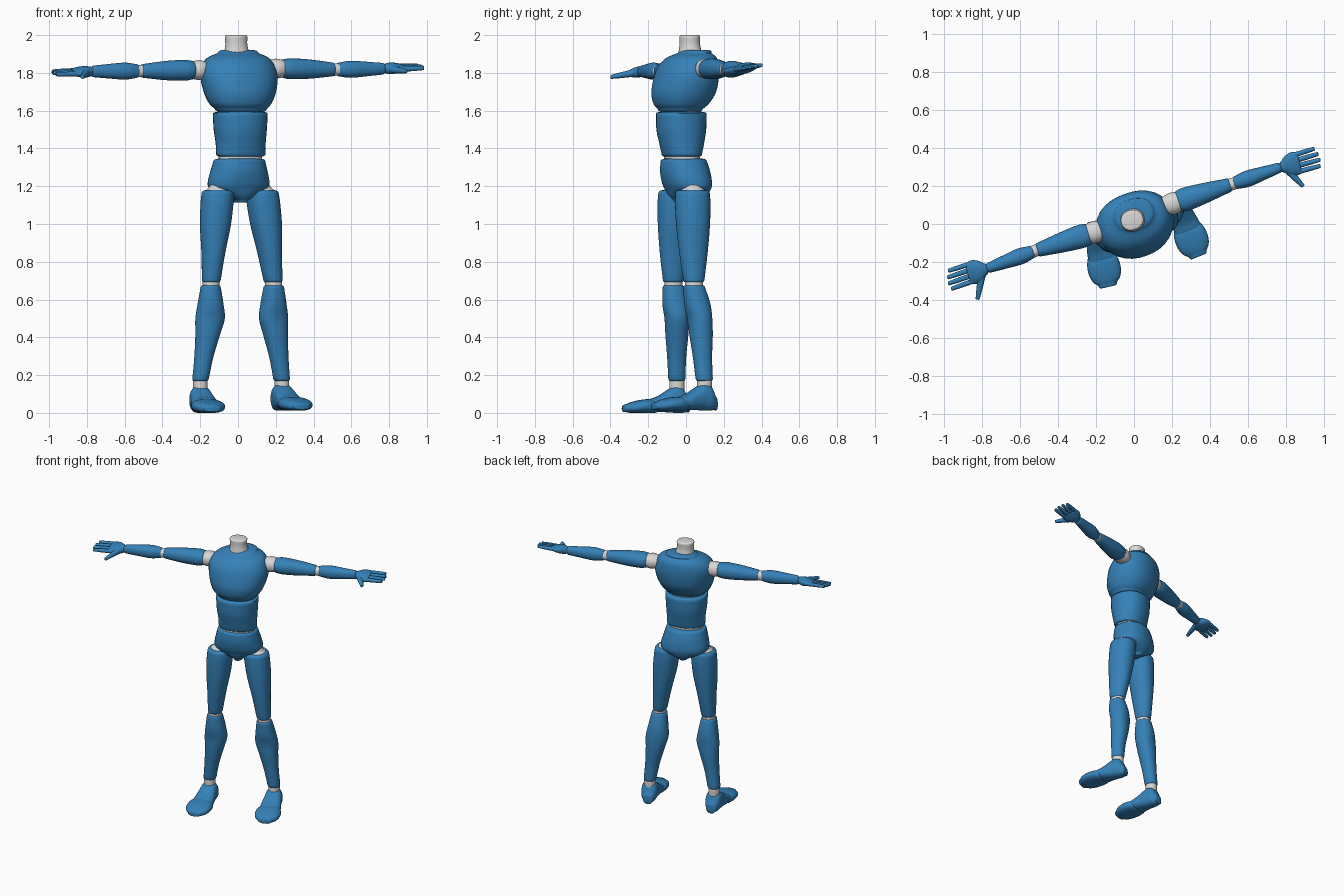
import bpy, bmesh
from math import sin, cos, pi, radians
from mathutils import Vector

cube = bpy.data.objects.get("Cube")
if cube:
    bpy.data.objects.remove(cube, do_unlink=True)


def material(name, rgb, rough):
    m = bpy.data.materials.new(name)
    m.use_nodes = True
    m.diffuse_color = (*rgb, 1)
    bsdf = m.node_tree.nodes["Principled BSDF"]
    bsdf.inputs["Base Color"].default_value = (*rgb, 1)
    bsdf.inputs["Roughness"].default_value = rough
    return m


BLUE = material("shell blue", (0.035, 0.22, 0.48), 0.5)
GREY = material("joint pale grey", (0.7, 0.69, 0.67), 0.5)
UP = Vector((0, 0, 1))


def axes(degrees):
    """Horizontal side axis and depth axis for a yaw about z."""
    a = radians(degrees)
    return Vector((cos(a), sin(a), 0)), Vector((-sin(a), cos(a), 0))


def spline(secs, steps=5):
    """Catmull-Rom through the sections, each a centre and two radii."""
    pts = [Vector(s) for s in secs]
    pts = [pts[0] * 2 - pts[1]] + pts + [pts[-1] * 2 - pts[-2]]
    out = []
    for a, b, c, d in zip(pts, pts[1:], pts[2:], pts[3:]):
        for k in range(steps):
            t = k / steps
            out.append(0.5 * (2 * b + (c - a) * t + (2 * a - 5 * b + 4 * c - d) * t * t
                              + (3 * b - a - 3 * c + d) * t ** 3))
    return out + [pts[-2]]


def loft(name, secs, u, v, mat=BLUE, cap=0.012, power=2.2, sides=32):
    """Skin rings of (x, y, z, radius along u, radius along v), ends rounded off."""
    rings = [(Vector(s[:3]), s[3], s[4]) for s in spline(secs)]

    def rounded(end, inner):
        out = (end[0] - inner[0]).normalized() * cap
        return [(end[0] + out * h, end[1] * k, end[2] * k)
                for h, k in ((0.4, 0.97), (0.8, 0.9), (1, 0.78))]

    rings = rounded(rings[0], rings[1])[::-1] + rings + rounded(rings[-1], rings[-2])
    bm = bmesh.new()
    loops = []
    for c, ru, rv in rings:
        loop = []
        for i in range(sides):
            x, y = cos(2 * pi * i / sides), sin(2 * pi * i / sides)
            f = (abs(x) ** power + abs(y) ** power) ** (-1 / power)
            loop.append(bm.verts.new(c + u * (x * f * ru) + v * (y * f * rv)))
        loops.append(loop)
    for p, q in zip(loops, loops[1:]):
        for i in range(sides):
            j = (i + 1) % sides
            bm.faces.new((p[i], p[j], q[j], q[i]))
    bm.faces.new(loops[0])
    bm.faces.new(loops[-1])
    bmesh.ops.recalc_face_normals(bm, faces=bm.faces)
    mesh = bpy.data.meshes.new(name)
    bm.to_mesh(mesh)
    bm.free()
    mesh.materials.append(mat)
    ob = bpy.data.objects.new(name, mesh)
    bpy.context.collection.objects.link(ob)
    bpy.ops.object.select_all(action="DESELECT")
    ob.select_set(True)
    bpy.context.view_layer.objects.active = ob
    bpy.ops.object.shade_smooth_by_angle(angle=radians(50))
    return ob


def between(a, b, profile):
    """Sections along the line a-b from (fraction, radius u, radius v)."""
    return [(*a.lerp(b, t), ru, rv) for t, ru, rv in profile]


# Torso
u, v = axes(20)
loft("chest", [(0, .045, 1.905, .11, .085), (0, .03, 1.88, .165, .125), (0, .015, 1.84, .195, .15),
               (.005, .003, 1.78, .207, .163), (.01, -.012, 1.7, .192, .165),
               (.012, -.025, 1.64, .167, .143), (.015, -.03, 1.61, .14, .115)], u, v, cap=.018)
loft("abdomen", [(.012, -.025, 1.585, .145, .13), (.012, -.025, 1.5, .14, .128),
                 (.014, -.023, 1.43, .133, .115), (.015, -.022, 1.365, .132, .1)], u, v, cap=.01)
loft("pelvis", [(.007, -.012, 1.335, .137, .117), (.005, -.005, 1.28, .152, .127),
                (.003, .005, 1.22, .166, .125), (.003, .01, 1.185, .155, .115),
                (.005, .01, 1.15, .085, .1), (.008, .005, 1.125, .035, .075)], u, v)
loft("upper_waist_joint", [(.013, -.025, 1.56, .12, .1), (.013, -.025, 1.62, .12, .1)], u, v, GREY)
loft("lower_waist_joint", [(.012, -.02, 1.33, .118, .09), (.012, -.02, 1.38, .118, .09)], u, v, GREY)
loft("neck", [(-.005, .025, 1.88, .078, .07), (-.007, .022, 1.91, .066, .06),
              (-.009, .02, 1.95, .058, .053), (-.01, .02, 1.992, .06, .053)], u, v, GREY, cap=.008)


# Legs
def leg(side, hip, knee, ankle, yaw, ground):
    u, v = axes(yaw)
    hip, knee, ankle = Vector(hip), Vector(knee), Vector(ankle)
    inward = -1 if side == "left" else 1

    ball = hip + Vector((0, 0, -.03))
    loft(side + "_hip_joint", [(*ball, .078, .078), (*(ball + UP * .035), .07, .07),
                               (*(ball + UP * .06), .045, .045)], u, v, GREY)
    loft(side + "_thigh", between(hip, knee, ((0, .085, .09), (.12, .086, .093), (.35, .081, .089),
                                              (.65, .062, .076), (.95, .049, .056))), u, v, cap=.014)
    loft(side + "_knee_joint", between(hip, knee, ((.93, .044, .048), (1.05, .044, .048))), u, v, GREY)

    calf = []
    for t, ru, rv, bulge in ((.03, .053, .057, 0), (.2, .068, .068, .6), (.35, .078, .063, 1),
                             (.52, .065, .06, .8), (.75, .05, .05, .3), (.97, .043, .045, 0)):
        c = knee.lerp(ankle, t) + Vector((inward * .015, .011, 0)) * bulge
        calf.append((*c, ru, rv))
    loft(side + "_calf", calf, u, v)
    loft(side + "_ankle_joint", [(*ankle, .038, .04), (*(ankle - UP * .045), .038, .04)], u, v, GREY)

    # Foot sections run forward: distance, half width, top, bottom
    def shoe(name, rows, cap):
        secs = []
        for t, w, top, low in rows:
            c = ankle - v * t
            secs.append((c.x, c.y, ground + (top + low) / 2, w, (top - low) / 2))
        loft(side + name, secs, u, UP, cap=cap, power=2.5)

    shoe("_foot", ((-.055, .036, .08, .005), (-.03, .052, .13, 0), (.01, .057, .145, 0),
                   (.05, .062, .122, .003), (.1, .07, .09, .004), (.14, .072, .075, .005)), .014)
    shoe("_toe_cap", ((.125, .074, .07, 0), (.16, .085, .073, 0), (.21, .086, .066, 0),
                      (.25, .073, .056, 0), (.275, .05, .046, .004)), .016)


leg("left", (.128, .035, 1.165), (.188, .042, .68), (.232, .098, .165), 22, .012)
leg("right", (-.107, -.056, 1.165), (-.143, -.067, .68), (-.2, -.048, .165), 13, 0)


# Arms
def arm(side, shoulder, elbow, wrist, knuckles, tips, thumb):
    shoulder, elbow, wrist, knuckles, tips, thumb = map(
        Vector, (shoulder, elbow, wrist, knuckles, tips, thumb))

    def across(a, b):
        return (b - a).cross(UP).normalized()

    u = across(shoulder, elbow)
    loft(side + "_shoulder_joint", between(shoulder, elbow, ((-.15, .045, .04), (0, .058, .052),
                                                             (.12, .052, .046))), u, UP, GREY)
    loft(side + "_upper_arm", between(shoulder, elbow, ((.13, .058, .05), (.25, .062, .055),
                                                        (.55, .053, .051), (.92, .037, .037))), u, UP)
    u = across(elbow, wrist)
    loft(side + "_elbow_joint", between(elbow, wrist, ((-.14, .032, .033), (.12, .032, .033))), u, UP, GREY)
    loft(side + "_forearm", between(elbow, wrist, ((.06, .034, .037), (.3, .043, .045),
                                                   (.65, .035, .038), (.95, .027, .031))), u, UP)
    loft(side + "_wrist_joint", between(elbow, wrist, ((.9, .021, .022), (1.1, .021, .022))), u, UP, GREY)

    # Hand: the thumb side (front) sits a little lower
    u = across(wrist, knuckles)
    front = u if u.y < 0 else -u
    front = (front - UP * .18).normalized()
    n = front.cross(knuckles - wrist).normalized()
    loft(side + "_palm", between(wrist, knuckles, ((.08, .03, .026), (.35, .052, .029),
                                                   (.7, .064, .025), (1, .06, .018))), front, n, cap=.008)
    for k, name in enumerate(("index", "middle", "ring", "little")):
        shift = front * (.046 - .031 * k)
        reach = (.93, 1, .97, .85)[k]
        loft(side + "_" + name + "_finger",
             between(knuckles + shift, tips + shift * 1.05,
                     ((-.1, .0135, .014), (.5 * reach, .013, .0125), (.92 * reach, .011, .01))),
             front, n, cap=.008, sides=12)
    base = wrist.lerp(knuckles, .4) + front * .035
    d = (thumb - base).normalized()
    loft(side + "_thumb", between(base, thumb, ((0, .02, .02), (.5, .016, .016), (.92, .011, .011))),
         d.cross(UP).normalized(), UP, cap=.008, sides=16)


arm("left", (.2, .107, 1.823), (.522, .212, 1.818), (.775, .3, 1.822),
    (.865, .322, 1.828), (.98, .355, 1.833), (.892, .198, 1.808))
arm("right", (-.205, -.042, 1.815), (-.525, -.143, 1.81), (-.775, -.235, 1.808),
    (-.868, -.26, 1.803), (-.985, -.3, 1.8), (-.825, -.4, 1.778))
